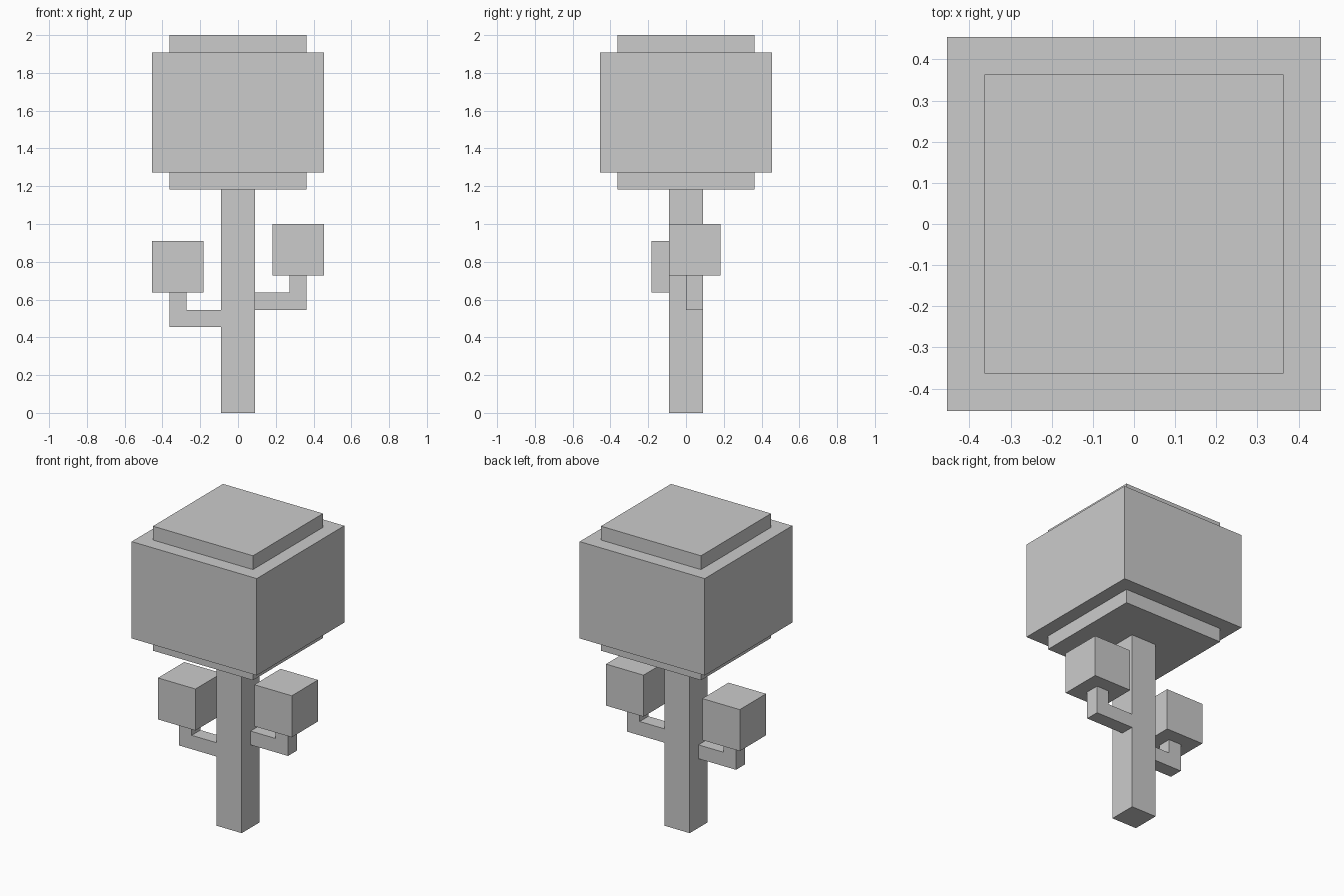
import bpy
import bmesh

if "Cube" in bpy.data.objects:
    bpy.data.objects.remove(bpy.data.objects["Cube"])

U = 1 / 11  # the tree sits on a block grid, 22 blocks tall


def finish(name, bm):
    bmesh.ops.recalc_face_normals(bm, faces=bm.faces)
    mesh = bpy.data.meshes.new(name)
    bm.to_mesh(mesh)
    bm.free()
    obj = bpy.data.objects.new(name, mesh)
    bpy.context.collection.objects.link(obj)
    return obj


def prism(name, profile, y0, y1):
    """Extrude an x/z profile (in blocks) from y0 to y1."""
    bm = bmesh.new()
    face = bm.faces.new([bm.verts.new((x * U, y0 * U, z * U)) for x, z in profile])
    ext = bmesh.ops.extrude_face_region(bm, geom=[face])
    verts = [v for v in ext["geom"] if isinstance(v, bmesh.types.BMVert)]
    bmesh.ops.translate(bm, verts=verts, vec=(0, (y1 - y0) * U, 0))
    return finish(name, bm)


def box(name, x0, x1, y0, y1, z0, z1):
    return prism(name, [(x0, z0), (x1, z0), (x1, z1), (x0, z1)], y0, y1)


# Trunk
box("trunk", -1, 1, -1, 1, 0, 13)

# Main crown: wide block between two thin inset slabs
for name, r, z0, z1 in (("crown_bottom", 4, 13, 14),
                        ("crown_middle", 5, 14, 21),
                        ("crown_top", 4, 21, 22)):
    box(name, -r, r, -r, r, z0, z1)

# Side branches with leaf blocks: left one is the right one turned half round, a block lower
for side, s, z in (("right", 1, 6), ("left", -1, 5)):
    elbow = [(1, 0), (4, 0), (4, 2), (3, 2), (3, 1), (1, 1)]
    prism(side + "_branch", [(s * x, z + h) for x, h in elbow], 0, s)
    box(side + "_leaves", s * 2, s * 5, -s, s * 2, z + 2, z + 5)
